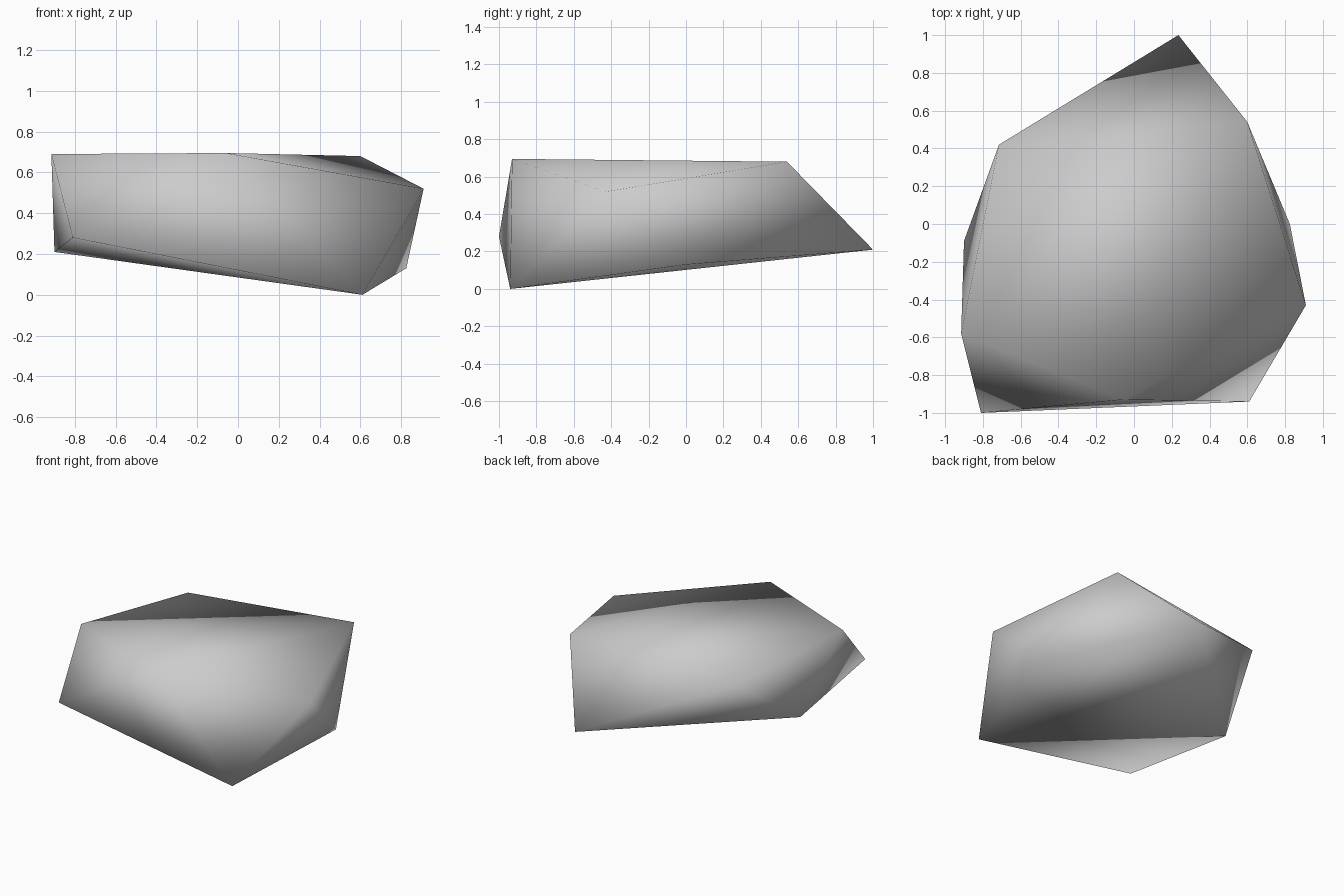
import bpy
import bmesh

# Remove the default cube
cube = bpy.data.objects.get("Cube")
if cube:
    bpy.data.objects.remove(cube, do_unlink=True)

# Stone material
stone = bpy.data.materials.new("stone_grey")
stone.use_nodes = True
grey = (0.6, 0.6, 0.6, 1.0)
stone.diffuse_color = grey
stone.node_tree.nodes["Principled BSDF"].inputs["Base Color"].default_value = grey

# Corners of the faceted slab
top_rim = [(-0.915, -0.58, 0.69), (-0.06, -0.93, 0.695), (0.91, -0.43, 0.52),
           (0.60, 0.54, 0.68), (-0.715, 0.42, 0.60)]
bottom_rim = [(-0.81, -1.0, 0.28), (0.61, -0.94, 0.0), (0.825, 0.0, 0.13),
              (0.235, 1.0, 0.21), (-0.90, -0.09, 0.21)]

# Rock body: convex skin around the corners
bm = bmesh.new()
for corner in top_rim + bottom_rim:
    bm.verts.new(corner)
bmesh.ops.convex_hull(bm, input=bm.verts)
bmesh.ops.recalc_face_normals(bm, faces=bm.faces)
mesh = bpy.data.meshes.new("rock")
bm.to_mesh(mesh)
bm.free()

# Soft shading over the whole surface
mesh.shade_smooth()
mesh.materials.append(stone)
rock = bpy.data.objects.new("rock", mesh)
bpy.context.scene.collection.objects.link(rock)
